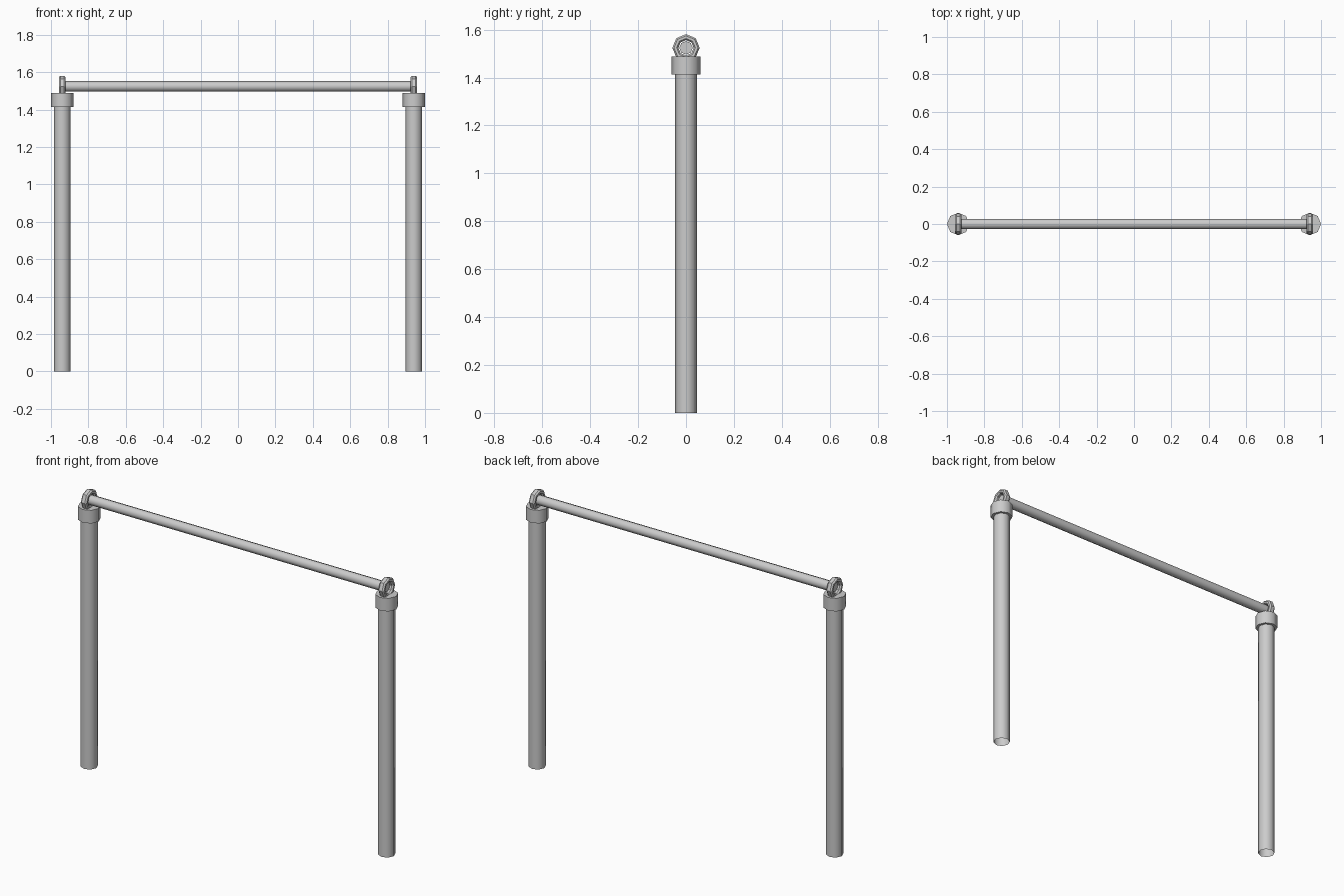
import bpy, bmesh, math
from mathutils import Matrix

if "Cube" in bpy.data.objects:
    bpy.data.objects.remove(bpy.data.objects["Cube"])

SIDES = 8
POST_X = 0.94
BAR_Z = 1.524


def finish(name, bm, smooth):
    bmesh.ops.recalc_face_normals(bm, faces=bm.faces)
    mesh = bpy.data.meshes.new(name)
    bm.to_mesh(mesh)
    bm.free()
    obj = bpy.data.objects.new(name, mesh)
    bpy.context.collection.objects.link(obj)
    if smooth:
        bpy.ops.object.select_all(action='DESELECT')
        bpy.context.view_layer.objects.active = obj
        obj.select_set(True)
        bpy.ops.object.shade_smooth_by_angle(angle=math.radians(50))
    return obj


def tube(name, radius, length, matrix, caps=True):
    bm = bmesh.new()
    bmesh.ops.create_cone(bm, segments=SIDES, cap_ends=caps, radius1=radius,
                          radius2=radius, depth=length, matrix=matrix)
    return finish(name, bm, True)


def ring(name, x):
    # chamfered cross-section (offset along x, radius) swept around the bar axis
    profile = [(-0.018, 0.039), (-0.018, 0.050), (-0.010, 0.057), (0.010, 0.057),
               (0.018, 0.050), (0.018, 0.039), (0.010, 0.032), (-0.010, 0.032)]
    bm = bmesh.new()
    loops = []
    for i in range(SIDES):
        a = 2 * math.pi * i / SIDES
        loops.append([bm.verts.new((x + dx, r * math.cos(a), BAR_Z + r * math.sin(a)))
                      for dx, r in profile])
    n = len(profile)
    for i in range(SIDES):
        p, q = loops[i], loops[(i + 1) % SIDES]
        for j in range(n):
            k = (j + 1) % n
            bm.faces.new((p[j], p[k], q[k], q[j]))
    return finish(name, bm, False)


# Posts, post caps and rings on both sides
for side, s in (("left", -1), ("right", 1)):
    x = s * POST_X
    tube(side + "_post", 0.045, 1.42, Matrix.Translation((x, 0, 0.71)), caps=False)
    tube(side + "_post_cap", 0.06, 0.075, Matrix.Translation((x, 0, 1.4505)))
    ring(side + "_ring", x)

# Horizontal bar resting inside the rings
tube("cross_bar", 0.028, 2 * POST_X,
     Matrix.Translation((0, 0, BAR_Z)) @ Matrix.Rotation(math.pi / 2, 4, 'Y'))
